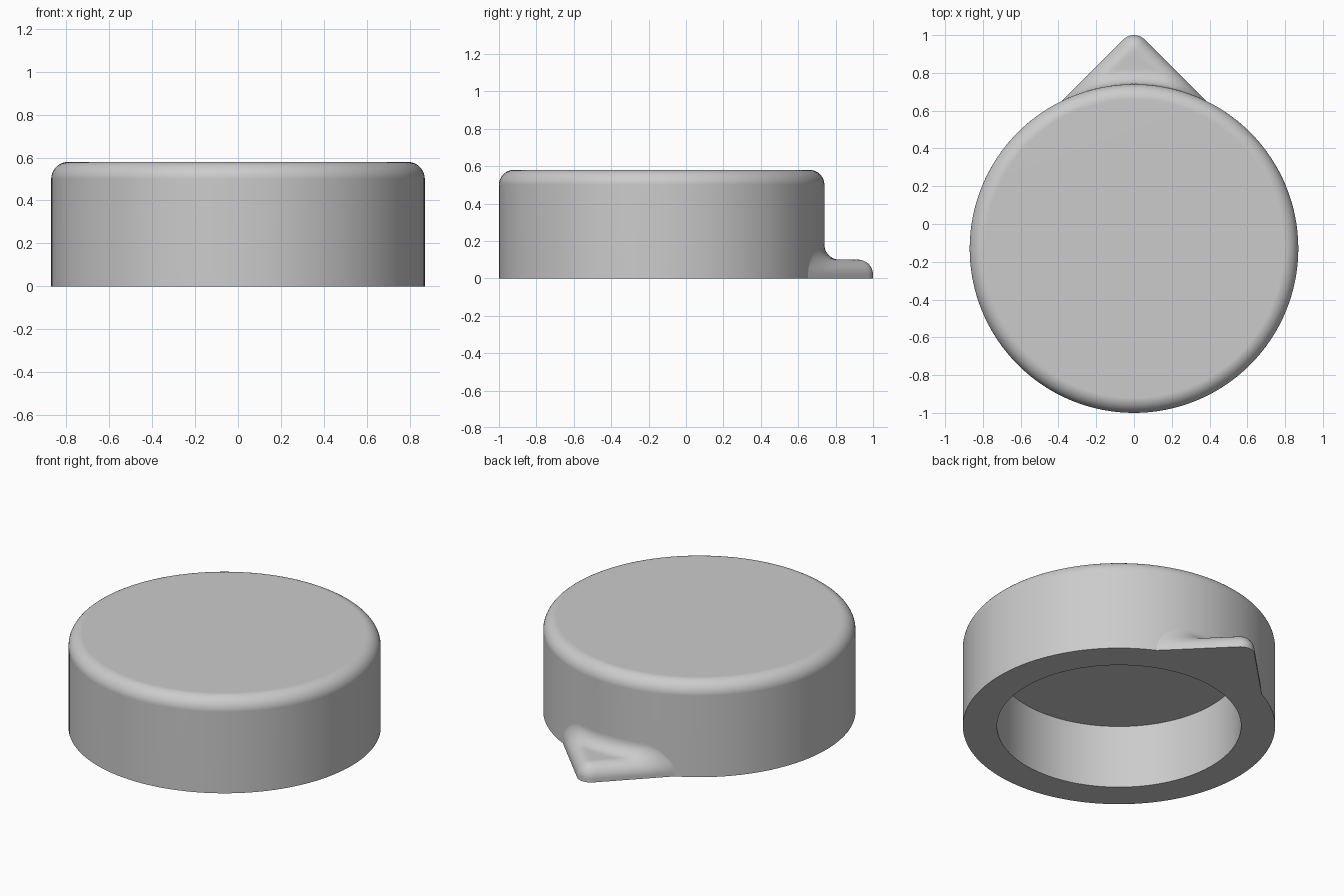
import bpy, bmesh, math
from mathutils import Matrix

cube = bpy.data.objects.get("Cube")
if cube:
    bpy.data.objects.remove(cube, do_unlink=True)

CY = -0.13       # centre of the round body
R = 0.87         # outer radius
HEIGHT = 0.58
BORE, DEPTH = 0.68, 0.39
F = 0.08         # radius of every rounded edge
LIP = 0.02       # straight part of the tab's side
TIP = 0.92       # centre of the tab's rounded tip

grey = bpy.data.materials.new("plain grey")
grey.use_nodes = True
colour = (0.6, 0.6, 0.6, 1)
grey.diffuse_color = colour
grey.node_tree.nodes["Principled BSDF"].inputs["Base Color"].default_value = colour


def finish(name, bm):
    """Turn a bmesh into a smooth shaded object with flat caps."""
    bmesh.ops.remove_doubles(bm, verts=bm.verts, dist=1e-5)
    bmesh.ops.recalc_face_normals(bm, faces=bm.faces)
    mesh = bpy.data.meshes.new(name)
    bm.to_mesh(mesh)
    bm.free()
    mesh.materials.append(grey)
    obj = bpy.data.objects.new(name, mesh)
    bpy.context.collection.objects.link(obj)
    bpy.ops.object.select_all(action='DESELECT')
    obj.select_set(True)
    bpy.context.view_layer.objects.active = obj
    bpy.ops.object.shade_smooth_by_angle(angle=math.radians(35))
    weighted = obj.modifiers.new("even shading", 'WEIGHTED_NORMAL')
    weighted.keep_sharp = True
    return obj


# Round body: lathed profile with a rounded top rim and a blind bore below
profile = [(0, DEPTH), (BORE, DEPTH), (BORE, 0), (R, 0)]
for i in range(11):
    a = math.pi / 2 * i / 10
    profile.append((R - F + F * math.cos(a), HEIGHT - F + F * math.sin(a)))
profile.append((0, HEIGHT))
bm = bmesh.new()
verts = [bm.verts.new((r, 0, z)) for r, z in profile]
edges = [bm.edges.new(pair) for pair in zip(verts, verts[1:])]
bmesh.ops.spin(bm, geom=verts + edges, cent=(0, 0, 0), axis=(0, 0, 1),
               angle=math.tau, steps=128, use_merge=True)
bmesh.ops.transform(bm, matrix=Matrix.Translation((0, CY, 0)), verts=bm.verts)
finish("round_body", bm)


# Pointed tab: a polar grid from the body wall out to the tab's outline
def inside(x, y):
    """Distance inward from the outline, a right angle with a rounded tip."""
    x, y = abs(x), y - TIP
    reach = math.hypot(x, y) if y > x else (x + y) / math.sqrt(2)
    return F - reach


def quarter(d):
    """Height of a quarter circle at distance d from its foot."""
    d = min(max(d, 0), F)
    return math.sqrt(max(F * F - (F - d) ** 2, 0))


def tab_height(x, y, wall):
    edge = quarter(inside(x, y))
    return LIP + edge + (F - quarter(wall)) * edge / F


def outline_radius(a):
    near, far = R, 1.3
    for _ in range(40):
        mid = (near + far) / 2
        if inside(mid * math.sin(a), CY + mid * math.cos(a)) > 0:
            near = mid
        else:
            far = mid
    return near


half = (TIP + F * math.sqrt(2) - CY) / R / math.sqrt(2)
spread = math.pi / 4 - math.acos(half)     # where the outline meets the wall
COLS, ROWS = 80, 28
bm = bmesh.new()
grid = []
for i in range(COLS + 1):
    a = spread * (2 * i / COLS - 1)
    outer = outline_radius(a)
    column = []
    for j in range(ROWS + 1):
        t = (1 - math.cos(math.pi * j / ROWS)) / 2
        r = R + (outer - R) * t
        x, y = r * math.sin(a), CY + r * math.cos(a)
        z = LIP if j == ROWS else tab_height(x, y, r - R)
        column.append(bm.verts.new((x, y, z)))
    # straight side down to the base, then back to the wall
    for r in (outer, R - 0.001):
        column.append(bm.verts.new((r * math.sin(a), CY + r * math.cos(a), 0)))
    grid.append(column)
for left, right in zip(grid, grid[1:]):
    for j in range(ROWS + 2):
        bm.faces.new((left[j], left[j + 1], right[j + 1], right[j]))
finish("pointed_tab", bm)
